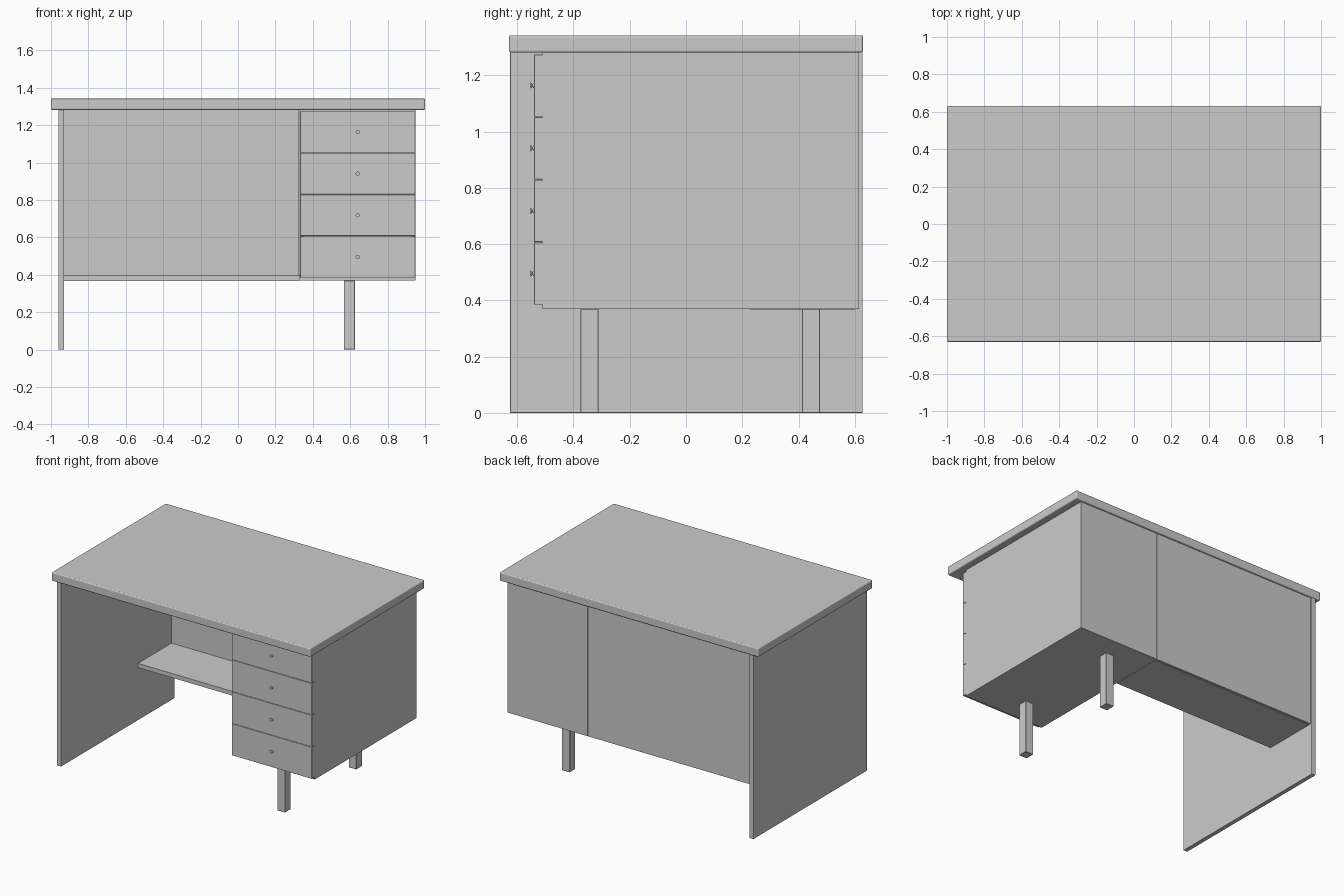
import bpy, bmesh
from math import pi

if "Cube" in bpy.data.objects:
    bpy.data.objects.remove(bpy.data.objects["Cube"])


def box(name, x, y, z, bevel=0.0, segments=2):
    """Box from (min, max) ranges on each axis, with optional edge rounding."""
    bm = bmesh.new()
    bmesh.ops.create_cube(bm, size=1)
    for v in bm.verts:
        v.co = [r[0] + (c + 0.5) * (r[1] - r[0]) for c, r in zip(v.co, (x, y, z))]
    mesh = bpy.data.meshes.new(name)
    bm.to_mesh(mesh)
    bm.free()
    ob = bpy.data.objects.new(name, mesh)
    bpy.context.collection.objects.link(ob)
    if bevel:
        m = ob.modifiers.new("edge_rounding", 'BEVEL')
        m.width, m.segments = bevel, segments
    return ob


def cone(name, loc, r1, r2, depth):
    """Round part whose axis points to the front (-y), r2 at the front."""
    bpy.ops.mesh.primitive_cone_add(vertices=16, radius1=r1, radius2=r2, depth=depth,
                                    location=loc, rotation=(pi / 2, 0, 0))
    bpy.context.object.name = name
    bpy.ops.object.shade_smooth_by_angle()


TOP = 1.282      # underside of the desktop
LOW = 0.37       # underside of the cabinet
X0, X1 = 0.33, 0.95
T = 0.02

# Desktop and full-height left side panel
box("desktop", (-1, 1), (-0.63, 0.63), (TOP, 1.342), 0.007, 3)
box("left_side_panel", (-0.96, -0.93), (-0.625, 0.628), (0, TOP), 0.002)

# Modesty panel at the back with its shelf
box("back_panel", (-0.93, X0 - 0.004), (0.595, 0.615), (LOW, TOP))
box("shelf", (-0.93, X0), (0.225, 0.6), (0.367, 0.397))

# Drawer cabinet
box("cabinet_left", (X0, X0 + T), (-0.51, 0.615), (LOW, TOP))
box("cabinet_right", (X1 - T, X1), (-0.51, 0.615), (LOW, TOP))
box("cabinet_bottom", (X0 + T, X1 - T), (-0.51, 0.615), (LOW, LOW + T))
box("cabinet_back", (X0 + T, X1 - T), (0.595, 0.615), (LOW + T, TOP))
box("cabinet_top_rail", (X0 + T, X1 - T), (-0.505, 0.595), (TOP - T, TOP))

# Four drawers, each with a front, a box and a flared knob
step = (1.275 - 0.384) / 4
for i in range(4):
    z = 0.384 + i * step
    n = i + 1
    box(f"drawer_front_{n}", (X0 + 0.002, X1 - 0.002), (-0.54, -0.51),
        (z + 0.001, z + step - 0.001), 0.001, 1)
    box(f"drawer_box_{n}", (X0 + 0.03, X1 - 0.03), (-0.51, 0.57), (z + 0.02, z + step - 0.03))
    cone(f"knob_stem_{n}", (0.64, -0.543, z + step / 2), 0.009, 0.004, 0.006)
    cone(f"knob_head_{n}", (0.64, -0.549, z + step / 2), 0.004, 0.011, 0.006)

# Two square legs below the cabinet
for name, y in (("front_leg", -0.343), ("back_leg", 0.444)):
    box(name, (0.566, 0.626), (y - 0.032, y + 0.032), (0, LOW), 0.002, 1)
